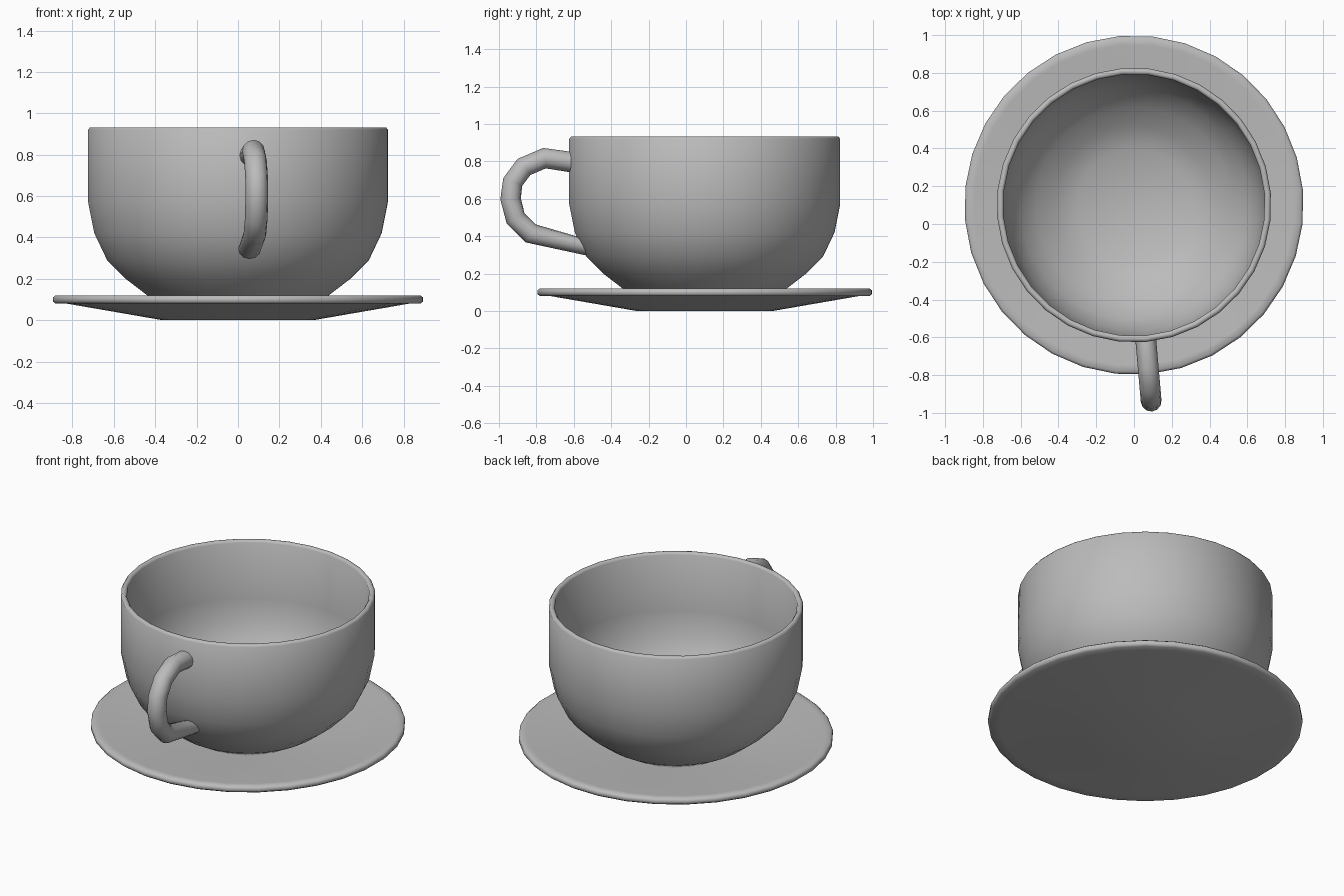
import bpy, bmesh, math
from mathutils import Vector, Matrix

cube = bpy.data.objects.get("Cube")
if cube:
    bpy.data.objects.remove(cube)

SEGMENTS = 32
PLACE = Matrix.Translation((0, 0.1, 0)) @ Matrix.Rotation(math.radians(5), 4, "Z")

grey = bpy.data.materials.new("grey ceramic")
grey.use_nodes = True
colour = (0.5, 0.5, 0.5, 1)
grey.diffuse_color = colour
grey.node_tree.nodes["Principled BSDF"].inputs["Base Color"].default_value = colour


def finish(name, bm, angle):
    """Turn a bmesh into a placed, smooth-shaded grey object."""
    bmesh.ops.recalc_face_normals(bm, faces=bm.faces)
    mesh = bpy.data.meshes.new(name)
    bm.to_mesh(mesh)
    bm.free()
    mesh.materials.append(grey)
    obj = bpy.data.objects.new(name, mesh)
    bpy.context.collection.objects.link(obj)
    obj.matrix_world = PLACE
    bpy.ops.object.select_all(action="DESELECT")
    obj.select_set(True)
    bpy.context.view_layer.objects.active = obj
    bpy.ops.object.shade_smooth_by_angle(angle=math.radians(angle))


def lathe(name, profile, angle):
    """Revolve a closed profile whose two ends lie on the axis."""
    bm = bmesh.new()
    verts = [bm.verts.new((r, 0, z)) for r, z in profile]
    edges = [bm.edges.new(pair) for pair in zip(verts, verts[1:])]
    bmesh.ops.spin(bm, geom=verts + edges, axis=(0, 0, 1), cent=(0, 0, 0),
                   angle=math.tau, steps=SEGMENTS)
    bmesh.ops.remove_doubles(bm, verts=bm.verts, dist=0.0005)
    finish(name, bm, angle)


# Shallow dished saucer with a rounded rim
lathe("saucer", [
    (0, 0), (0.365, 0), (0.83, 0.08), (0.885, 0.08), (0.898, 0.09),
    (0.898, 0.11), (0.885, 0.12), (0.85, 0.12), (0.36, 0.042), (0, 0.042)], 60)

# Bowl-shaped cup: outer wall, rounded lip, inner wall
lathe("cup", [
    (0, 0.04), (0.31, 0.046), (0.44, 0.12), (0.545, 0.2), (0.635, 0.29),
    (0.697, 0.42), (0.727, 0.57), (0.727, 0.92), (0.718, 0.932),
    (0.702, 0.932), (0.693, 0.92), (0.693, 0.57), (0.665, 0.43),
    (0.607, 0.306), (0.522, 0.222), (0.42, 0.146), (0.3, 0.082), (0, 0.076)], 60)

# Looped handle: a round tube with mitred rings, ends set into the cup wall
path = [Vector((0, y - 0.1, z)) for y, z in (
    (-0.61, 0.795), (-0.76, 0.817), (-0.87, 0.77), (-0.93, 0.69),
    (-0.942, 0.6), (-0.915, 0.495), (-0.835, 0.415), (-0.55, 0.345))]
RADIUS, SIDES = 0.055, 12
bm = bmesh.new()
rings = []
for i, point in enumerate(path):
    before = (point - path[max(i - 1, 0)]).normalized()
    after = (path[min(i + 1, len(path) - 1)] - point).normalized()
    tangent = (before + after).normalized()
    if i == 0:
        tangent = Vector((0, -1, 0))
    elif i == len(path) - 1:
        tangent = Vector((0, 0.91, 0.42))   # lies against the sloping wall
    across = Vector((1, 0, 0))
    up = across.cross(tangent)
    rings.append([bm.verts.new(point + RADIUS * (
        across * math.cos(a) + up * math.sin(a)))
        for a in (math.tau * k / SIDES for k in range(SIDES))])
for a, b in zip(rings, rings[1:]):
    for k in range(SIDES):
        n = (k + 1) % SIDES
        bm.faces.new((a[k], a[n], b[n], b[k]))
bm.faces.new(rings[0])
bm.faces.new(rings[-1])
finish("handle", bm, 50)
